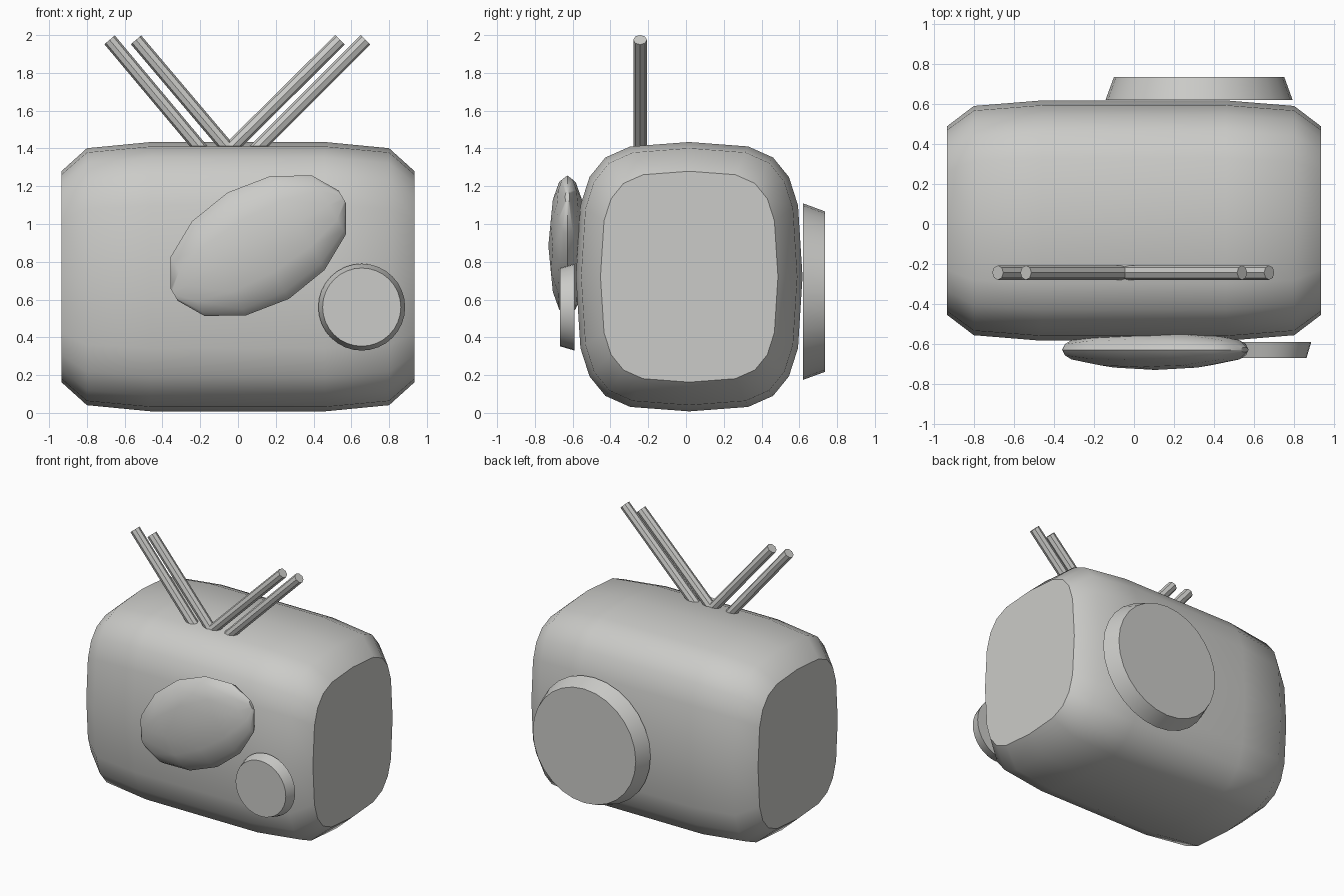
import bpy, math
from mathutils import Vector

if "Cube" in bpy.data.objects:
    bpy.data.objects.remove(bpy.data.objects["Cube"])

grey = bpy.data.materials.new("warm_grey")
grey.diffuse_color = (0.6, 0.6, 0.58, 1)
grey.use_nodes = True
grey.node_tree.nodes["Principled BSDF"].inputs["Base Color"].default_value = grey.diffuse_color


def circle(n):
    return [(math.cos(math.tau * i / n), math.sin(math.tau * i / n)) for i in range(n)]


def loft(name, shape, sections, origin, axis, side, angle=40):
    """Stack scaled copies (h, sx, sy) of a unit outline along an axis and cap both ends."""
    z, x, o = Vector(axis).normalized(), Vector(side).normalized(), Vector(origin)
    y = z.cross(x)
    n = len(shape)
    verts = [o + z * h + x * (a * sx) + y * (b * sy)
             for h, sx, sy in sections for a, b in shape]
    faces = [(k * n + i, k * n + (i + 1) % n, (k + 1) * n + (i + 1) % n, (k + 1) * n + i)
             for k in range(len(sections) - 1) for i in range(n)]
    last = (len(sections) - 1) * n
    faces += [tuple(reversed(range(n))), tuple(range(last, last + n))]
    mesh = bpy.data.meshes.new(name)
    mesh.from_pydata(verts, [], faces)
    mesh.materials.append(grey)
    obj = bpy.data.objects.new(name, mesh)
    bpy.context.collection.objects.link(obj)
    bpy.ops.object.select_all(action='DESELECT')
    obj.select_set(True)
    bpy.context.view_layer.objects.active = obj
    bpy.ops.object.shade_smooth_by_angle(angle=math.radians(angle))
    return obj


# Body: rounded-box outline lofted along x, tapering to flat ends
quarter = [(1, 0), (.96, .53), (.88, .74), (.74, .885), (.52, .967)]
upper = quarter + [(0, 1)] + [(-a, b) for a, b in reversed(quarter)]
outline = upper + [(a, -b) for a, b in reversed(upper[1:-1])]
taper = [(-.935, .783), (-.8, .954), (-.46, 1), (.46, 1), (.8, .954), (.935, .783)]
loft("body", outline, [(h, .6 * s, .713 * s) for h, s in taper],
     (0, .017, .721), (1, 0, 0), (0, 1, 0))

# Tilted flattened oval on the front
half = [(.515, .039), (.432, .18), (.24, .287)]
oval = [(-u, r) for u, r in half] + [(0, .325)] + list(reversed(half))
tilt = math.radians(30)
loft("front_oval", circle(12), [(u, r * .31, r) for u, r in oval],
     (.107, -.628, .885), (math.cos(tilt), 0, math.sin(tilt)), (0, -1, 0))

# Front knob and large rear disc
loft("front_knob", circle(32), [(0, .23, .23), (.078, .207, .207)],
     (.655, -.59, .56), (0, -1, 0), (1, 0, 0))
loft("rear_disc", circle(28), [(0, .467, .467), (.115, .425, .425)],
     (.325, .62, .642), (0, 1, 0), (-1, 0, 0))

# Antenna rods: (x at the body top, x at the tip)
for i, (foot, tip) in enumerate([(-.215, -.68), (-.07, -.54), (-.02, .54), (.12, .675)]):
    base, end = Vector((foot, -.243, 1.42)), Vector((tip, -.243, 1.975))
    d = end - base
    loft(f"antenna_rod_{i + 1}", circle(8),
         [(-.08, .036, .036), (d.length, .036, .036)], base, d, (0, 1, 0))
